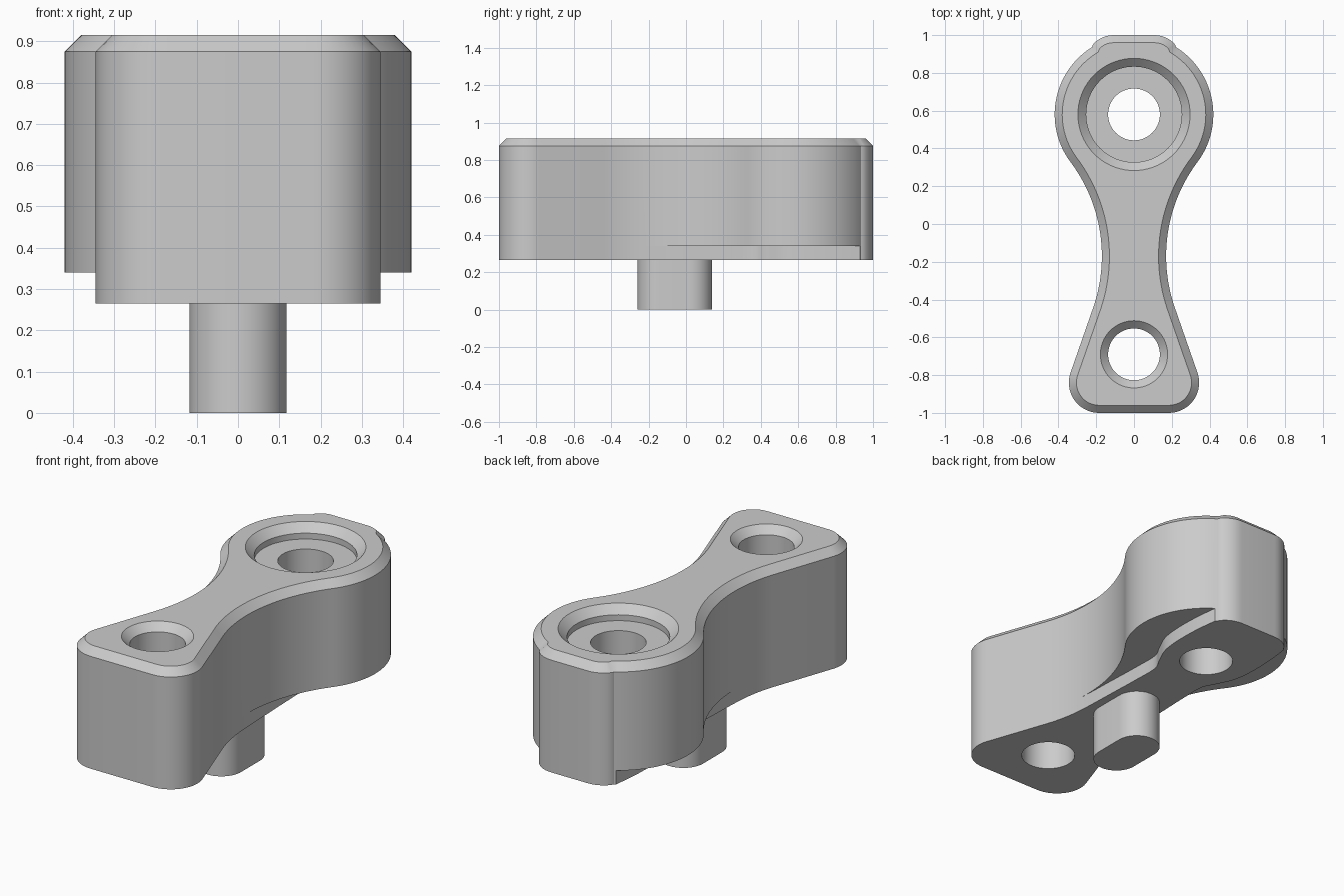
import bpy, bmesh
from math import cos, sin, radians, pi
from mathutils import Vector

if "Cube" in bpy.data.objects:
    bpy.data.objects.remove(bpy.data.objects["Cube"])


def arc(cx, cy, r, a0, a1, n):
    return [(cx + r * cos(radians(a0 + (a1 - a0) * i / n)),
             cy + r * sin(radians(a0 + (a1 - a0) * i / n))) for i in range(n + 1)]


def inset(pts, d):
    # offset a counter-clockwise outline inwards
    out = []
    for i, p in enumerate(pts):
        p, a, b = Vector(p), Vector(pts[i - 1]), Vector(pts[(i + 1) % len(pts)])
        e, f = (p - a).normalized(), (b - p).normalized()
        n1, n2 = Vector((-e.y, e.x)), Vector((-f.y, f.x))
        m = n1 + n2
        out.append(tuple(p + m * (2 * d / m.length_squared)))
    return out


def spline(pts, n=8):
    # smooth curve through the given points
    p = [Vector(q) for q in [pts[0]] + pts + [pts[-1]]]
    out = []
    for i in range(1, len(p) - 2):
        for k in range(n):
            t = k / n
            a, b, c, d = p[i - 1:i + 3]
            out.append(tuple(0.5 * (2 * b + (c - a) * t + (2 * a - 5 * b + 4 * c - d) * t * t
                                    + (3 * b - a - 3 * c + d) * t ** 3)))
    return out + [tuple(p[-1])]


def loft(name, layers):
    # layers: list of (outline, z), joined into a closed solid
    bm = bmesh.new()
    rings = [[bm.verts.new((x, y, z)) for x, y in pts] for pts, z in layers]
    n = len(rings[0])
    for lo, hi in zip(rings, rings[1:]):
        for i in range(n):
            j = (i + 1) % n
            bm.faces.new((lo[i], lo[j], hi[j], hi[i]))
    bm.faces.new(rings[0][::-1])
    bm.faces.new(rings[-1])
    bmesh.ops.recalc_face_normals(bm, faces=bm.faces)
    me = bpy.data.meshes.new(name)
    bm.to_mesh(me)
    bm.free()
    ob = bpy.data.objects.new(name, me)
    bpy.context.collection.objects.link(ob)
    return ob


def turned(name, y, profile):
    return loft(name, [(arc(0, y, r, 0, 360 - 360 / 72, 71), z) for r, z in profile])


def select(ob):
    bpy.ops.object.select_all(action='DESELECT')
    ob.select_set(True)
    bpy.context.view_layer.objects.active = ob


def cut(ob, cutter):
    cutter.hide_render = True
    m = ob.modifiers.new("cut", 'BOOLEAN')
    m.operation, m.solver, m.object = 'DIFFERENCE', 'EXACT', cutter
    select(ob)
    bpy.ops.object.modifier_apply(modifier=m.name)
    bpy.data.objects.remove(cutter)


# link body: right half outline from front to back, then mirrored
right = (arc(0.185, -0.84, 0.16, -90, 19.2, 14)
         + arc(1.0, -0.17, 0.83, 199.2, 143.1, 24)
         + arc(0, 0.58, 0.42, -36.9, 58, 32)[1:]
         + arc(0.11, 0.86, 0.14, 40, 90, 6))
outline = right + [(-x, y) for x, y in reversed(right)]
body = loft("link_body", [(outline, 0.265), (outline, 0.875), (inset(outline, 0.04), 0.915)])

# stepped underside: side pockets leaving a narrow lower pad
edge = spline([(0.185, -0.32), (0.17, -0.2), (0.162, 0.0), (0.155, 0.2), (0.155, 0.35),
               (0.19, 0.43), (0.235, 0.53), (0.25, 0.65), (0.247, 0.8), (0.232, 0.93)])
pocket = [(0.6, -0.32)] + [(0.6, 0.93)] + edge[::-1]
for s in (1, -1):
    pts = [(s * x, y) for x, y in pocket]
    cut(body, loft("pocket_cutter", [(pts, 0.1), (pts, 0.34)]))

# counterbored back hole and countersunk front hole
cut(body, turned("back_hole_cutter", 0.58,
                 [(0.137, 0.1), (0.137, 0.84), (0.253, 0.84), (0.253, 0.872),
                  (0.297, 0.915), (0.297, 1.0)]))
cut(body, turned("front_hole_cutter", -0.69,
                 [(0.137, 0.1), (0.137, 0.875), (0.178, 0.915), (0.178, 1.0)]))

# locating peg with rounded ends
slot = arc(0, 0.022, 0.118, 0, 180, 24) + arc(0, -0.142, 0.118, 180, 360, 24)
peg = loft("locating_peg", [(slot, 0.0), (slot, 0.29)])

for ob in (body, peg):
    select(ob)
    bpy.ops.object.shade_smooth_by_angle(angle=radians(25))
